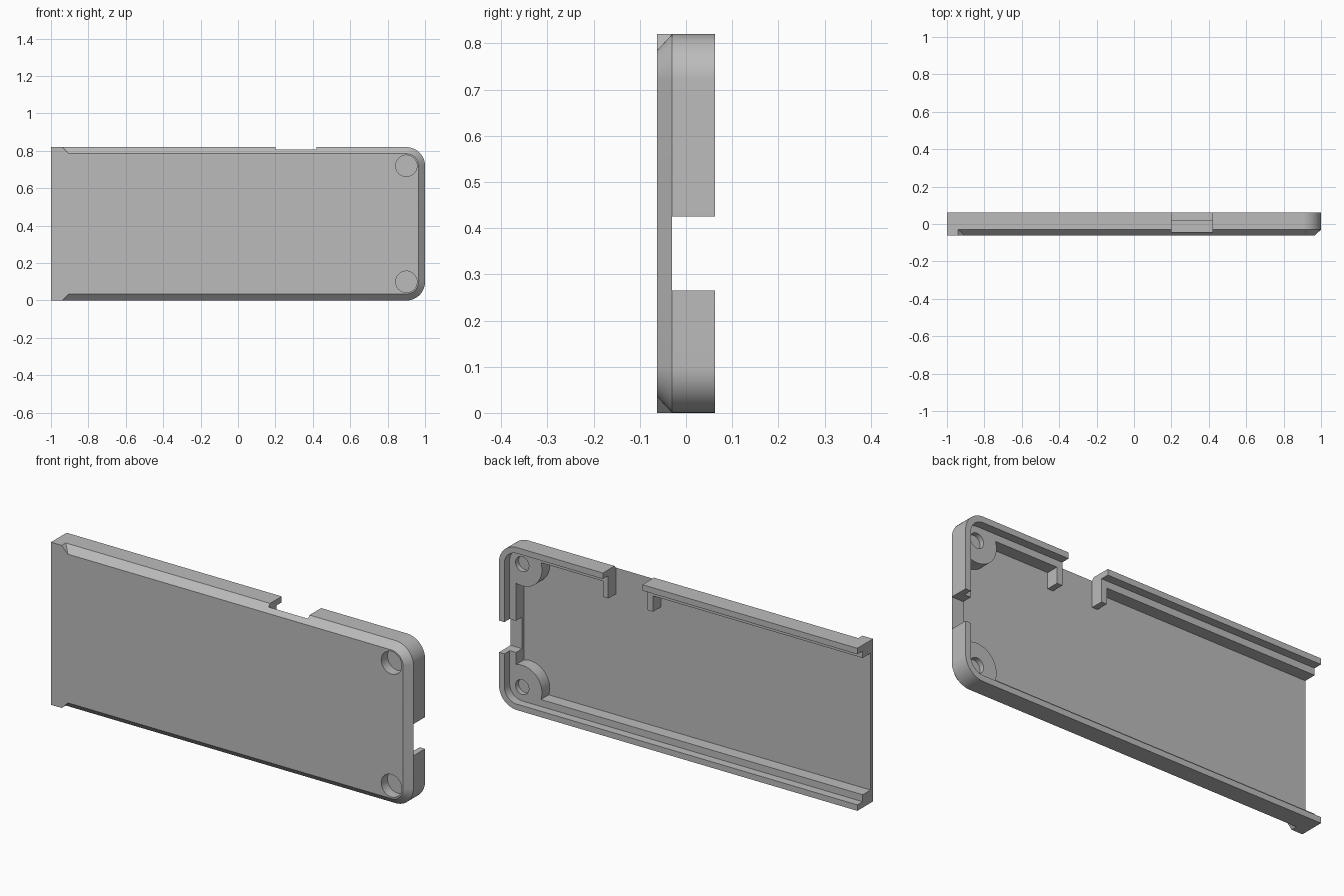
import bpy, bmesh, math

if "Cube" in bpy.data.objects:
    bpy.data.objects.remove(bpy.data.objects["Cube"])

H = 0.82            # height of the tray
D = 0.0625          # half depth
R = 0.1             # outer corner radius
CH = 0.035          # front chamfer
FLOOR, LEDGE = -0.0425, 0.02
SHOULDER = -0.03    # where the chamfer meets the walls

grey = bpy.data.materials.new("light_grey")
grey.use_nodes = True
colour = (0.5, 0.5, 0.5, 1)
grey.diffuse_color = colour
grey.node_tree.nodes["Principled BSDF"].inputs["Base Color"].default_value = colour


def outline(inset, left, segs=20):
    """Rounded right end, square left end, as (x, z) points."""
    r = R - inset
    pts = [(left, inset)]
    for cz, start in ((R, -90), (H - R, 0)):
        for i in range(segs + 1):
            a = math.radians(start + 90 * i / segs)
            pts.append((1 - R + r * math.cos(a), cz + r * math.sin(a)))
    return pts + [(left, H - inset)]


def loft(name, layers):
    """Solid through equal-length outlines given as (y, points)."""
    bm = bmesh.new()
    rings = [[bm.verts.new((x, y, z)) for x, z in pts] for y, pts in layers]
    n = len(rings[0])
    for a, b in zip(rings, rings[1:]):
        for i in range(n):
            j = (i + 1) % n
            bm.faces.new((a[i], a[j], b[j], b[i]))
    bm.faces.new(rings[0])
    bm.faces.new(rings[-1])
    bmesh.ops.remove_doubles(bm, verts=bm.verts, dist=1e-5)
    bmesh.ops.recalc_face_normals(bm, faces=bm.faces)
    me = bpy.data.meshes.new(name)
    bm.to_mesh(me)
    bm.free()
    ob = bpy.data.objects.new(name, me)
    bpy.context.collection.objects.link(ob)
    me.materials.append(grey)
    return ob


def box(name, x0, x1, y0, y1, z0, z1):
    pts = [(x0, z0), (x1, z0), (x1, z1), (x0, z1)]
    return loft(name, [(y0, pts), (y1, pts)])


def disc(name, x, z, r, y0, y1, n=48):
    pts = [(x + r * math.cos(math.tau * i / n), z + r * math.sin(math.tau * i / n))
           for i in range(n)]
    return loft(name, [(y0, pts), (y1, pts)])


def cut(target, cutter):
    """Subtract the cutter and discard it."""
    cutter.hide_render = True
    mod = target.modifiers.new("cut", 'BOOLEAN')
    mod.operation = 'DIFFERENCE'
    mod.solver = 'EXACT'
    mod.object = cutter
    bpy.context.view_layer.objects.active = target
    bpy.ops.object.modifier_apply(modifier=mod.name)
    bpy.data.objects.remove(cutter)


# Outer shell: chamfered front whose bevel stops short of the open end
stop = -0.94
wall, face = outline(0, stop), outline(CH, stop + CH)
ends = [(stop, H), (-1, H), (-1, 0), (stop, 0)]
shell = loft("case_tray", [(-D, face + ends), (SHOULDER, wall + ends), (D, wall + ends)])

# Inner cavity, leaving screw bosses and the two posts beside the top notch
cavity = loft("cavity", [(y, outline(0.065, -1.1)) for y in (FLOOR, 0.04)])
screws = [(0.9, z) for z in (0.1, H - 0.1)]
for x, z in screws:
    cut(cavity, disc("boss", x, z, 0.11, -0.1, 0.1))
for x in (0.17, 0.42):
    cut(cavity, box("post", x, x + 0.03, -0.1, 0.1, 0.675, 0.9))
cut(shell, cavity)

# Rebate that leaves a thin rim around the back
cut(shell, loft("rebate", [(y, outline(0.03, -1.1)) for y in (LEDGE, 0.1)]))

# Screw pockets from both sides
for x, z in screws:
    cut(shell, disc("head_pocket", x, z, 0.057, -0.1, -0.0125))
    cut(shell, disc("screw_hole", x, z, 0.037, -0.004, 0.1))

# Connector openings in the top wall and the end wall
cut(shell, box("top_notch", 0.2, 0.42, FLOOR, 0.1, 0.7, 0.9))
cut(shell, box("end_notch", 0.9, 1.1, SHOULDER, 0.1, 0.265, 0.425))

bpy.ops.object.select_all(action='DESELECT')
shell.select_set(True)
bpy.context.view_layer.objects.active = shell
bpy.ops.object.shade_smooth_by_angle(angle=math.radians(25))
